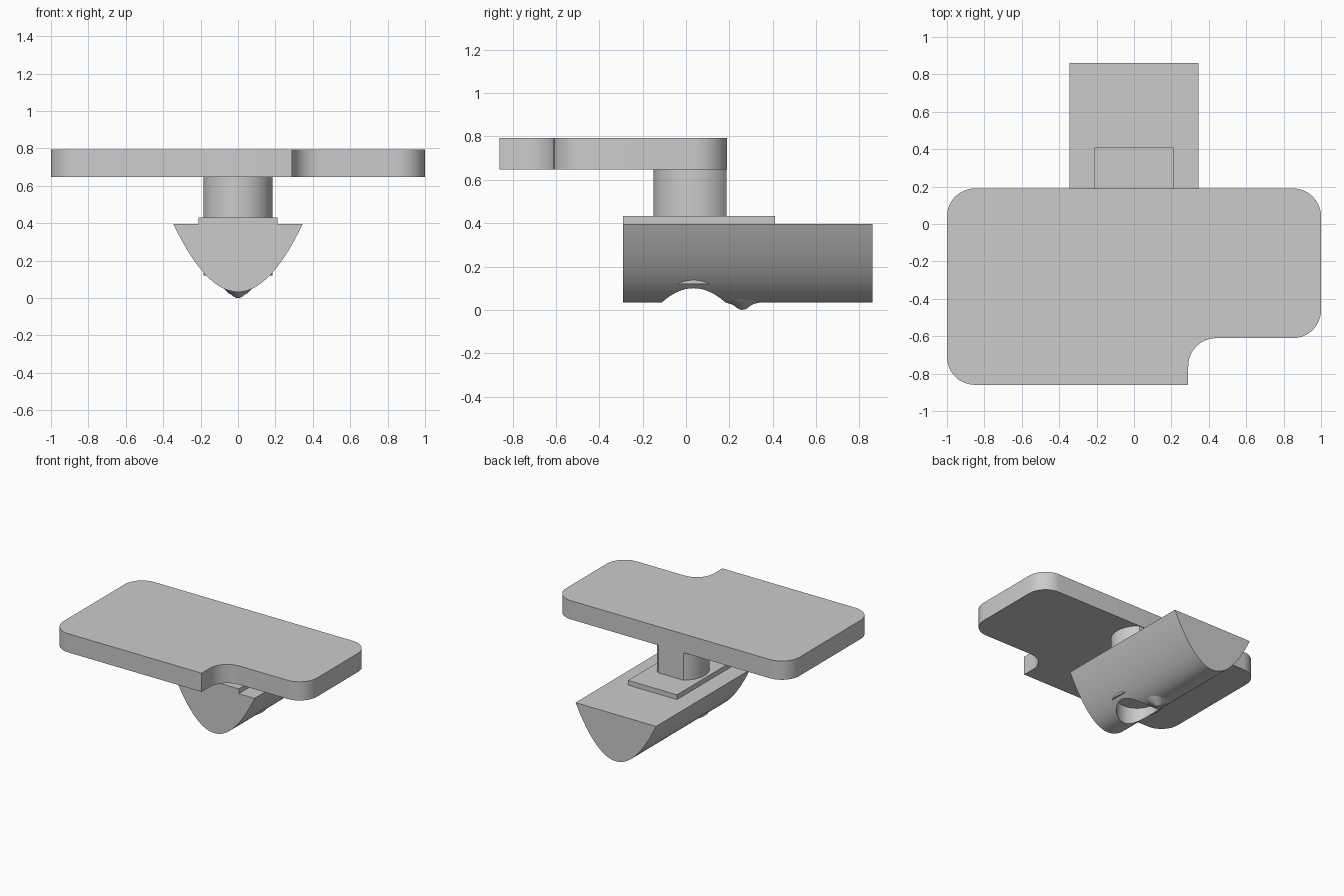
import bpy, bmesh, math
from mathutils import Matrix

cube = bpy.data.objects.get("Cube")
if cube:
    bpy.data.objects.remove(cube, do_unlink=True)

grey = bpy.data.materials.new("plain grey")
grey.use_nodes = True
grey.diffuse_color = (0.6, 0.6, 0.6, 1)
grey.node_tree.nodes["Principled BSDF"].inputs["Base Color"].default_value = (0.6, 0.6, 0.6, 1)


def make_object(name, bm):
    bmesh.ops.recalc_face_normals(bm, faces=bm.faces)
    mesh = bpy.data.meshes.new(name)
    bm.to_mesh(mesh)
    bm.free()
    mesh.materials.append(grey)
    obj = bpy.data.objects.new(name, mesh)
    bpy.context.collection.objects.link(obj)
    return obj


def prism(name, outline, low, high, along_y=False):
    """Extrude a 2D outline from low to high along z, or along y."""
    bm = bmesh.new()
    place = (lambda a, b: (a, low, b)) if along_y else (lambda a, b: (a, b, low))
    face = bm.faces.new([bm.verts.new(place(a, b)) for a, b in outline])
    moved = bmesh.ops.extrude_face_region(bm, geom=[face])["geom"]
    step = (0, high - low, 0) if along_y else (0, 0, high - low)
    bmesh.ops.translate(bm, vec=step, verts=[v for v in moved if isinstance(v, bmesh.types.BMVert)])
    return make_object(name, bm)


def arc(cx, cy, radius, start, end, steps=12):
    angles = [math.radians(start + (end - start) * i / steps) for i in range(steps + 1)]
    return [(cx + radius * math.cos(a), cy + radius * math.sin(a)) for a in angles]


def combine(target, tool, operation):
    """Apply a boolean and discard the tool."""
    tool.hide_render = True
    mod = target.modifiers.new(operation.lower(), "BOOLEAN")
    mod.operation = operation
    mod.solver = "EXACT"
    mod.object = tool
    bpy.context.view_layer.objects.active = target
    bpy.ops.object.modifier_apply(modifier=mod.name)
    bpy.data.objects.remove(tool, do_unlink=True)


def smooth(obj):
    bpy.ops.object.select_all(action="DESELECT")
    obj.select_set(True)
    bpy.context.view_layer.objects.active = obj
    bpy.ops.object.shade_smooth_by_angle(angle=math.radians(30))


# Flat top slab with rounded corners and a notch at the front
R = 0.15
BACK, FRONT, STEP = 0.19, -0.86, -0.61
outline = (arc(1 - R, BACK - R, R, 0, 90)
           + arc(R - 1, BACK - R, R, 90, 180)
           + arc(R - 1, FRONT + R, R, 180, 270)
           + [(0.29, FRONT)]
           + arc(0.29 + R, STEP - R, R, 180, 90)
           + arc(1 - R, STEP + R, R, 270, 360))
slab = prism("top_slab", outline, 0.648, 0.793)

# Keel with a parabolic cross-section
HALF, BOTTOM, TOP = 0.345, 0.033, 0.395
steps = 40
section = []
for i in range(steps + 1):
    t = 2 * i / steps - 1
    section.append((HALF * t, BOTTOM + (TOP - BOTTOM) * t * t))
keel = prism("keel", section, -0.29, 0.86, along_y=True)

# Round stem through the keel, flattened flush with the slab's back edge
PIVOT_Y = 0.035
STEM_R = 0.185
flat = math.degrees(math.asin((0.186 - PIVOT_Y) / STEM_R))
stem = prism("stem", arc(0, PIVOT_Y, STEM_R, 180 - flat, 360 + flat, 64), 0.12, 0.648)
combine(keel, stem, "UNION")

# Round pocket underneath
pocket = prism("pocket_cutter", arc(0, PIVOT_Y, 0.148, 0, 360, 64)[:-1], -0.1, 0.17)
combine(keel, pocket, "DIFFERENCE")

# Thin mounting plate on the keel
bm = bmesh.new()
bmesh.ops.create_cube(bm, size=1, matrix=Matrix.Translation((0, 0.06, 0.411))
                      @ Matrix.Diagonal((0.42, 0.7, 0.042, 1)))
plate = make_object("mounting_plate", bm)

# Small flared nub under the keel
profile = [(0, 0), (0.012, 0.002), (0.022, 0.007), (0.036, 0.018),
           (0.052, 0.027), (0.078, 0.034), (0.078, 0.05), (0, 0.05)]
bm = bmesh.new()
verts = [bm.verts.new((r, 0.26, z)) for r, z in profile]
edges = [bm.edges.new(pair) for pair in zip(verts, verts[1:])]
bmesh.ops.spin(bm, geom=verts + edges, cent=(0, 0.26, 0), axis=(0, 0, 1),
               angle=math.tau, steps=32, use_duplicate=False)
bmesh.ops.remove_doubles(bm, verts=bm.verts, dist=0.0005)
nub = make_object("nub", bm)
# Keep the flared rim inside the curved keel
for v in nub.data.vertices:
    if v.co.z > 0.03:
        v.co.z = max(v.co.z, BOTTOM + (TOP - BOTTOM) * (v.co.x / HALF) ** 2 + 0.001)

for obj in (slab, keel, nub):
    smooth(obj)
